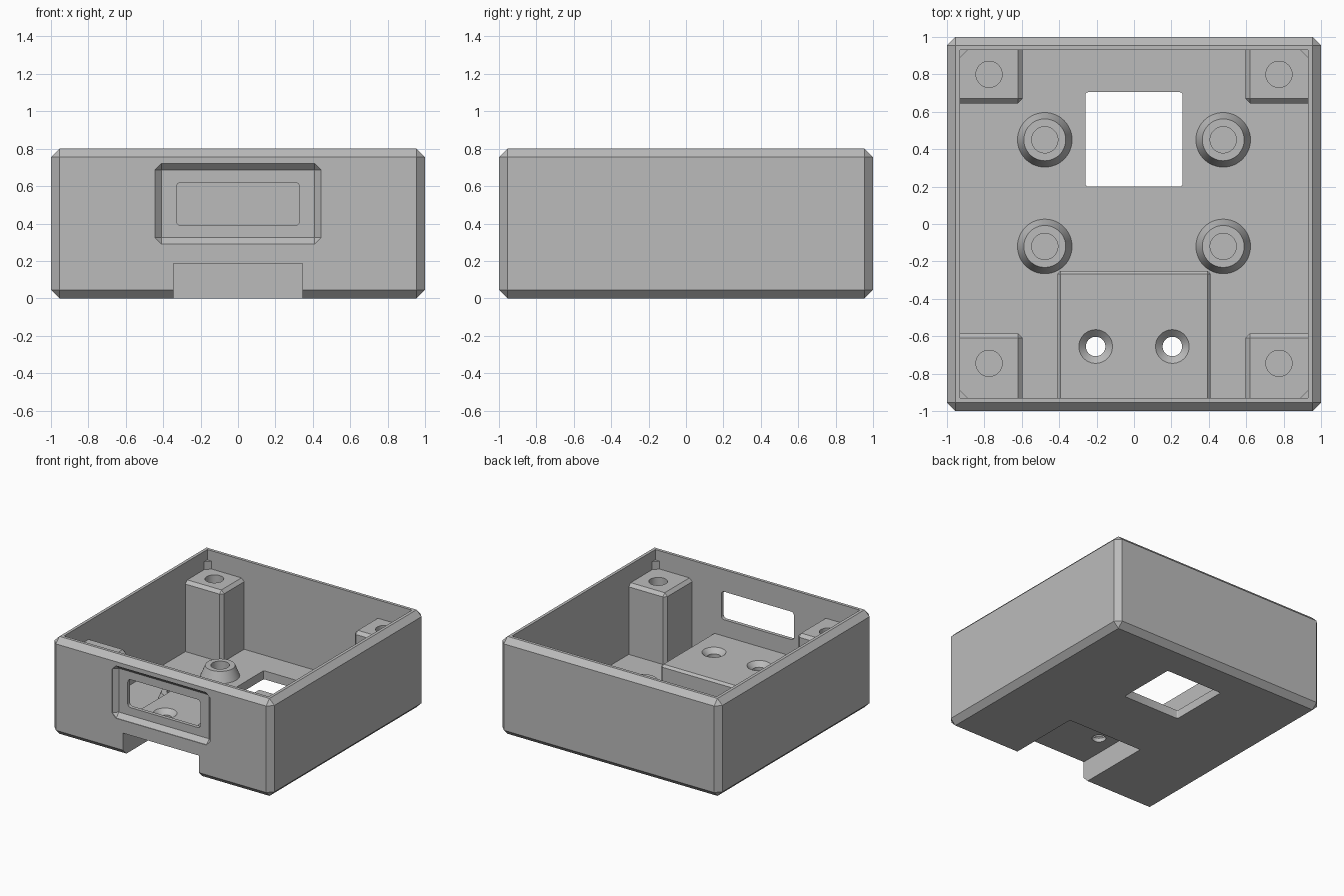
import bpy, bmesh, math
from mathutils import Matrix, Vector

if "Cube" in bpy.data.objects:
    bpy.data.objects.remove(bpy.data.objects["Cube"])

grey = bpy.data.materials.new("plain grey")
grey.diffuse_color = (0.5, 0.5, 0.5, 1)
grey.use_nodes = True
grey.node_tree.nodes["Principled BSDF"].inputs["Base Color"].default_value = grey.diffuse_color


def finish(name, bm):
    me = bpy.data.meshes.new(name)
    bmesh.ops.recalc_face_normals(bm, faces=bm.faces[:])
    bm.to_mesh(me)
    bm.free()
    ob = bpy.data.objects.new(name, me)
    bpy.context.collection.objects.link(ob)
    me.materials.append(grey)
    return ob


def box(name, lo, hi, bevel=0, axis=None, segments=1):
    """Box between two corners; bevels all edges or only those along one axis."""
    bm = bmesh.new()
    lo, hi = Vector(lo), Vector(hi)
    bmesh.ops.create_cube(bm, size=1, matrix=Matrix.Translation((lo + hi) / 2)
                          @ Matrix.Diagonal((hi - lo).to_4d()))
    if bevel:
        edges = [e for e in bm.edges if axis is None
                 or abs(e.verts[0].co[axis] - e.verts[1].co[axis]) > 1e-4]
        bmesh.ops.bevel(bm, geom=edges, offset=bevel, segments=segments,
                        profile=0.5, affect='EDGES')
    return finish(name, bm)


def cone(name, x, y, z0, z1, r0, r1):
    bm = bmesh.new()
    bmesh.ops.create_cone(bm, cap_ends=True, segments=48, radius1=r0, radius2=r1,
                          depth=z1 - z0, matrix=Matrix.Translation((x, y, (z0 + z1) / 2)))
    return finish(name, bm)


def cut(ob, *cutters):
    """Subtract cutters from a part, then discard them."""
    for c in cutters:
        m = ob.modifiers.new("cut", 'BOOLEAN')
        m.operation, m.solver, m.object = 'DIFFERENCE', 'EXACT', c
    dg = bpy.context.evaluated_depsgraph_get()
    me = bpy.data.meshes.new_from_object(ob.evaluated_get(dg))
    ob.modifiers.clear()
    ob.data = me
    for c in cutters:
        bpy.data.objects.remove(c)


def notch():
    return box("notch_cutter", (-0.345, -1.2, -0.2), (0.345, -0.34, 0.185))


FLOOR, WALL = 0.07, 0.93

# Chamfered open-top shell with floor opening, front window and underside notch
shell = box("shell", (-1, -1, 0), (1, 1, 0.8), 0.045)
cut(shell,
    box("cavity", (-WALL, -WALL, FLOOR), (WALL, WALL, 1.2)),
    box("floor_opening", (-0.26, 0.2, -0.2), (0.26, 0.705, 0.3), 0.015, 2, 3),
    box("window_recess", (-0.445, -1.08, 0.29), (0.445, -0.96, 0.72), 0.035),
    box("window", (-0.33, -1.2, 0.39), (0.33, -0.8, 0.62), 0.025, 1, 4),
    notch())

# Raised platform over the notch with two countersunk screw holes
platform = box("platform", (-0.41, -0.955, 0.04), (0.41, -0.25, 0.255), 0.018)
holes = []
for x in (-0.205, 0.205):
    holes.append(cone("screw_hole", x, -0.655, 0.1, 0.3, 0.052, 0.052))
    holes.append(cone("countersink", x, -0.655, 0.215, 0.265, 0.05, 0.1))
cut(platform, notch(), *holes)

parts = [shell, platform]
for sx, side in ((-1, "left"), (1, "right")):
    # Corner posts with blind screw holes
    for sy, y_in, y_hole, end in ((-1, -0.585, -0.745, "front"), (1, 0.645, 0.8, "back")):
        xs, ys = sorted((sx * 0.595, sx * 0.96)), sorted((y_in, sy * 0.96))
        post = box(f"corner_post_{end}_{side}", (xs[0], ys[0], 0.04), (xs[1], ys[1], 0.65), 0.025)
        cut(post, cone("post_hole", sx * 0.775, y_hole, 0.3, 0.8, 0.07, 0.07))
        parts.append(post)

        # Small triangular corner fillet above the post
        bm = bmesh.new()
        w, leg = WALL + 0.005, 0.05
        tri = [bm.verts.new((sx * a, sy * b, 0.6)) for a, b in ((w, w), (w - leg, w), (w, w - leg))]
        f = bm.faces.new(tri)
        up = bmesh.ops.extrude_face_region(bm, geom=[f])["geom"]
        bmesh.ops.translate(bm, vec=(0, 0, 0.115),
                            verts=[v for v in up if isinstance(v, bmesh.types.BMVert)])
        finish(f"corner_rib_{end}_{side}", bm)

    # Conical mounting bosses on the floor
    for y, end in ((-0.12, "front"), (0.45, "back")):
        boss = cone(f"mounting_boss_{end}_{side}", sx * 0.477, y, FLOOR - 0.01, 0.155, 0.15, 0.112)
        cut(boss, cone("boss_hole", sx * 0.477, y, 0.075, 0.3, 0.07, 0.07))
        parts.append(boss)

# Smooth the round surfaces, keep the chamfers sharp
bpy.ops.object.select_all(action='DESELECT')
for ob in parts:
    ob.select_set(True)
bpy.context.view_layer.objects.active = shell
bpy.ops.object.shade_smooth_by_angle(angle=math.radians(30))
